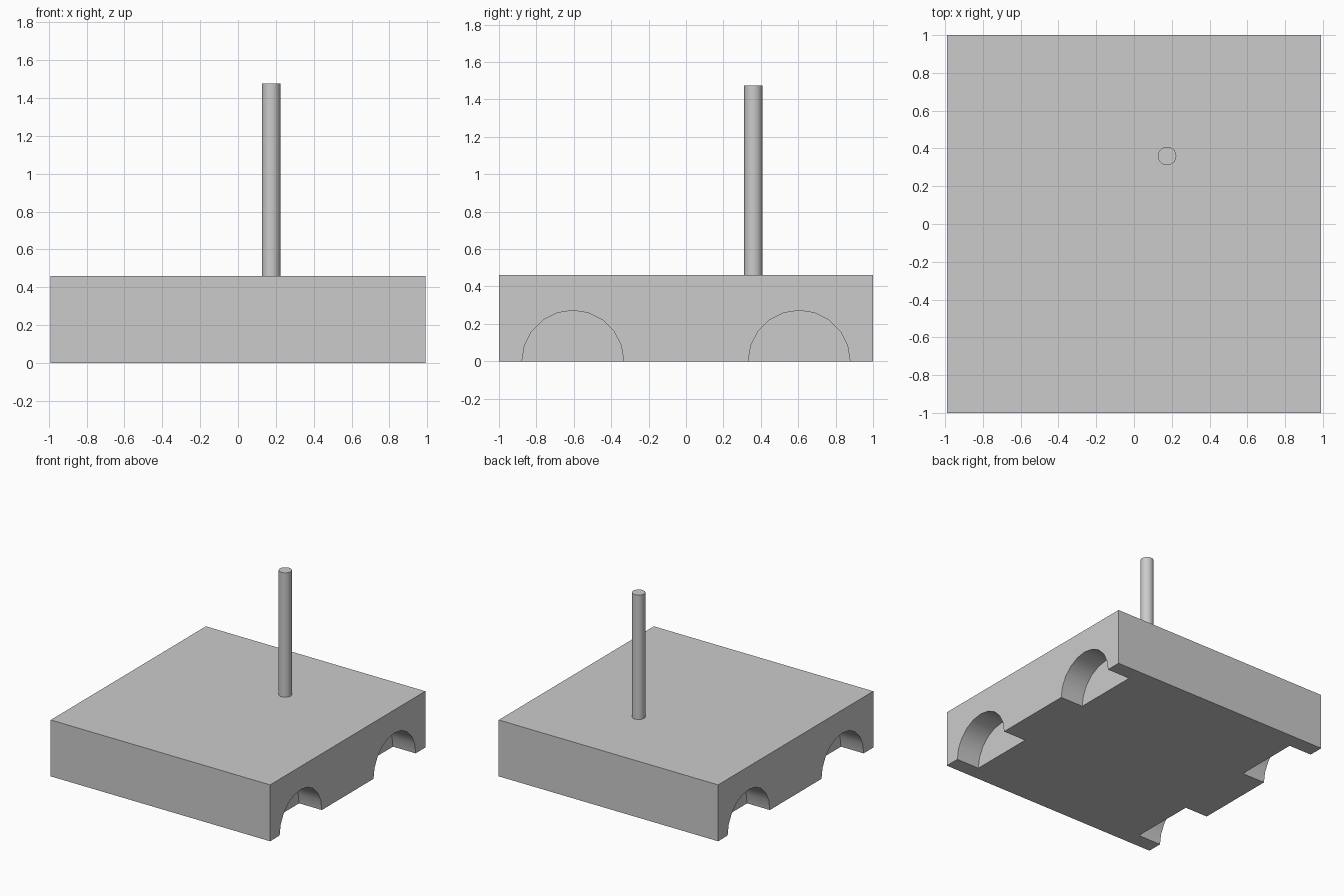
import bpy
from math import pi, radians

cube = bpy.data.objects.get("Cube")
if cube:
    bpy.data.objects.remove(cube, do_unlink=True)

GREY = (0.6, 0.6, 0.6, 1)
grey = bpy.data.materials.new("plain grey")
grey.use_nodes = True
grey.diffuse_color = GREY
grey.node_tree.nodes["Principled BSDF"].inputs["Base Color"].default_value = GREY

HALF_X, HALF_Y, BODY_TOP = 0.99, 1.0, 0.46
WELL_Y, WELL_RADIUS, WELL_DEPTH = 0.605, 0.272, 0.205
POLE_TOP = 1.475


def finish(name):
    obj = bpy.context.object
    obj.name = obj.data.name = name
    obj.data.materials.append(grey)
    return obj


# Slab body
bpy.ops.mesh.primitive_cube_add(size=1, location=(0, 0, BODY_TOP / 2))
body = finish("body")
body.scale = (2 * HALF_X, 2 * HALF_Y, BODY_TOP)
bpy.ops.object.transform_apply(location=True, rotation=True, scale=True)

# Four half-round wheel wells cut into the left and right sides
for side in (-1, 1):
    for end in (-1, 1):
        bpy.ops.mesh.primitive_cylinder_add(
            vertices=20, radius=WELL_RADIUS, depth=2 * WELL_DEPTH,
            location=(side * HALF_X, end * WELL_Y, 0), rotation=(0, pi / 2, 0))
        cutter = finish("wheel_well_cutter")
        cutter.hide_render = True
        well = body.modifiers.new("wheel_well", 'BOOLEAN')
        well.operation = 'DIFFERENCE'
        well.solver = 'EXACT'
        well.object = cutter
        bpy.context.view_layer.objects.active = body
        bpy.ops.object.modifier_apply(modifier=well.name)
        bpy.data.objects.remove(cutter, do_unlink=True)

body.select_set(True)
bpy.ops.object.shade_smooth_by_angle(angle=radians(30))

# Upright pole standing on the body
bpy.ops.object.select_all(action='DESELECT')
bpy.ops.mesh.primitive_cylinder_add(
    vertices=32, radius=0.049, depth=POLE_TOP - BODY_TOP,
    location=(0.175, 0.36, (POLE_TOP + BODY_TOP) / 2))
finish("pole")
bpy.ops.object.shade_smooth_by_angle(angle=radians(30))
